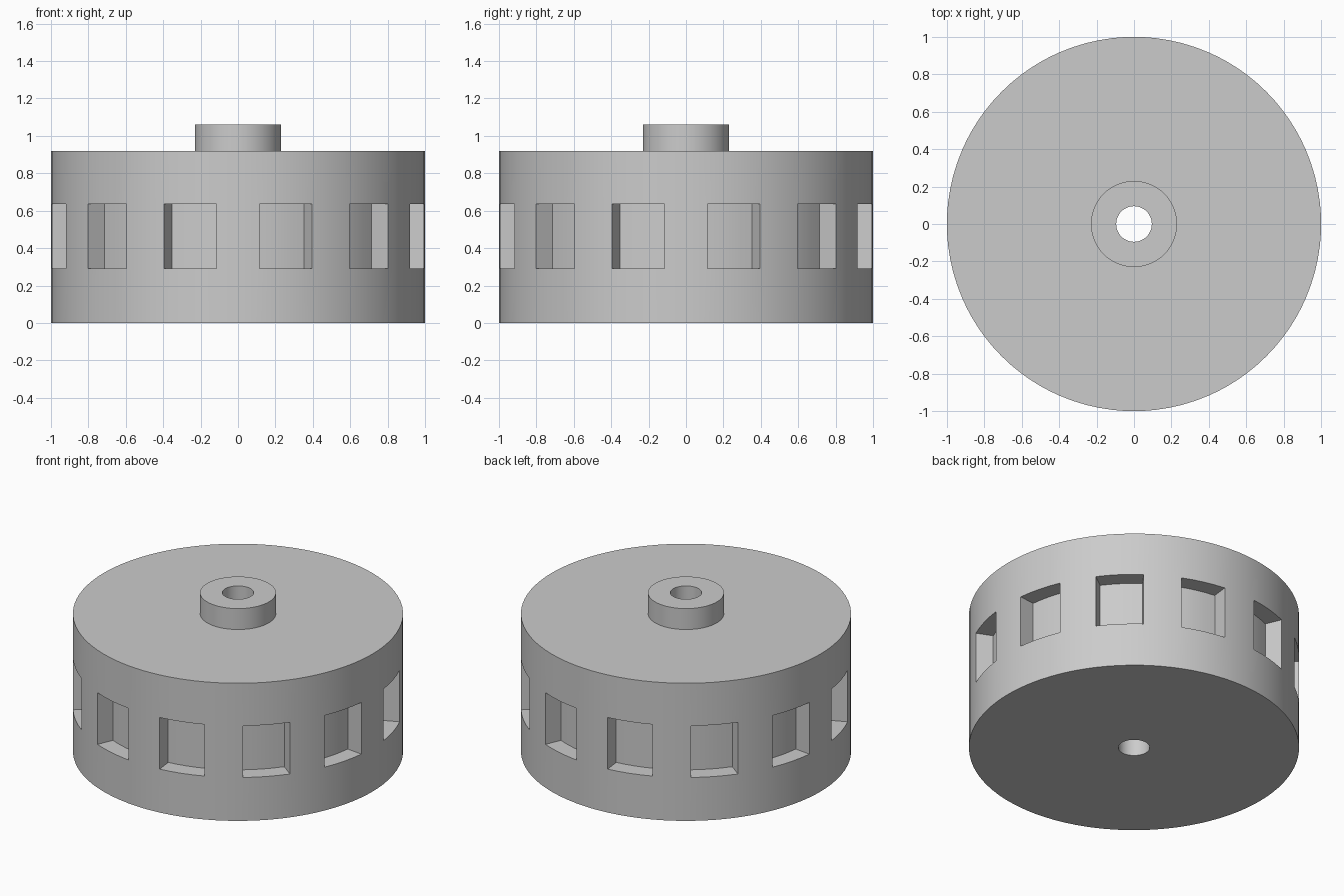
import bpy, bmesh
from math import sin, cos, radians

cube = bpy.data.objects.get("Cube")
if cube:
    bpy.data.objects.remove(cube, do_unlink=True)

# Main dimensions
POCKETS = 12
POCKET_ARC = 16.7          # degrees covered by one pocket
STEPS = 4                  # segments per pocket and per rib
FLOOR_RADIUS = 0.89
POCKET_LOW, POCKET_HIGH = 0.29, 0.635
BODY_TOP, HUB_TOP = 0.92, 1.06
BORE, HUB = 0.095, 0.23

grey = bpy.data.materials.new("plain grey")
grey.use_nodes = True
colour = (0.6, 0.6, 0.6, 1)
grey.diffuse_color = colour
grey.node_tree.nodes["Principled BSDF"].inputs["Base Color"].default_value = colour


def ring_angles():
    """Angles round the drum with edges on every pocket side, and pocket flags."""
    sector = 360 / POCKETS
    rib = sector - POCKET_ARC
    angles, flags = [], []
    for k in range(POCKETS):
        start = k * sector + rib / 2
        for i in range(STEPS):
            angles.append(radians(start + POCKET_ARC * i / STEPS))
            flags.append(True)
        for i in range(STEPS):
            angles.append(radians(start + POCKET_ARC + rib * i / STEPS))
            flags.append(False)
    return angles, flags


# Closed turned section: base, outer wall, top, hub and through bore
profile = [(BORE, 0), (1, 0), (1, POCKET_LOW), (1, POCKET_HIGH),
           (1, BODY_TOP), (HUB, BODY_TOP), (HUB, HUB_TOP), (BORE, HUB_TOP)]
WALL_ROW = 2

bm = bmesh.new()
angles, flags = ring_angles()
columns = [[bm.verts.new((r * cos(a), r * sin(a), z)) for r, z in profile]
           for a in angles]
pocket_faces = []
for c, flag in enumerate(flags):
    here, there = columns[c], columns[(c + 1) % len(columns)]
    for p in range(len(profile)):
        q = (p + 1) % len(profile)
        face = bm.faces.new((here[p], there[p], there[q], here[q]))
        if flag and p == WALL_ROW:
            pocket_faces.append(face)

# Sink the pockets towards the axis
result = bmesh.ops.extrude_face_region(bm, geom=pocket_faces)
for v in result["geom"]:
    if isinstance(v, bmesh.types.BMVert):
        v.co.x *= FLOOR_RADIUS
        v.co.y *= FLOOR_RADIUS
leftover = [f for f in pocket_faces if f.is_valid]
if leftover:
    bmesh.ops.delete(bm, geom=leftover, context="FACES")
bmesh.ops.recalc_face_normals(bm, faces=bm.faces)

mesh = bpy.data.meshes.new("pocketed_drum")
bm.to_mesh(mesh)
bm.free()
mesh.materials.append(grey)
drum = bpy.data.objects.new("pocketed_drum", mesh)
bpy.context.collection.objects.link(drum)

# Smooth the round walls, keep rims and pocket edges crisp
bpy.ops.object.select_all(action="DESELECT")
drum.select_set(True)
bpy.context.view_layer.objects.active = drum
bpy.ops.object.shade_smooth_by_angle(angle=radians(30))
